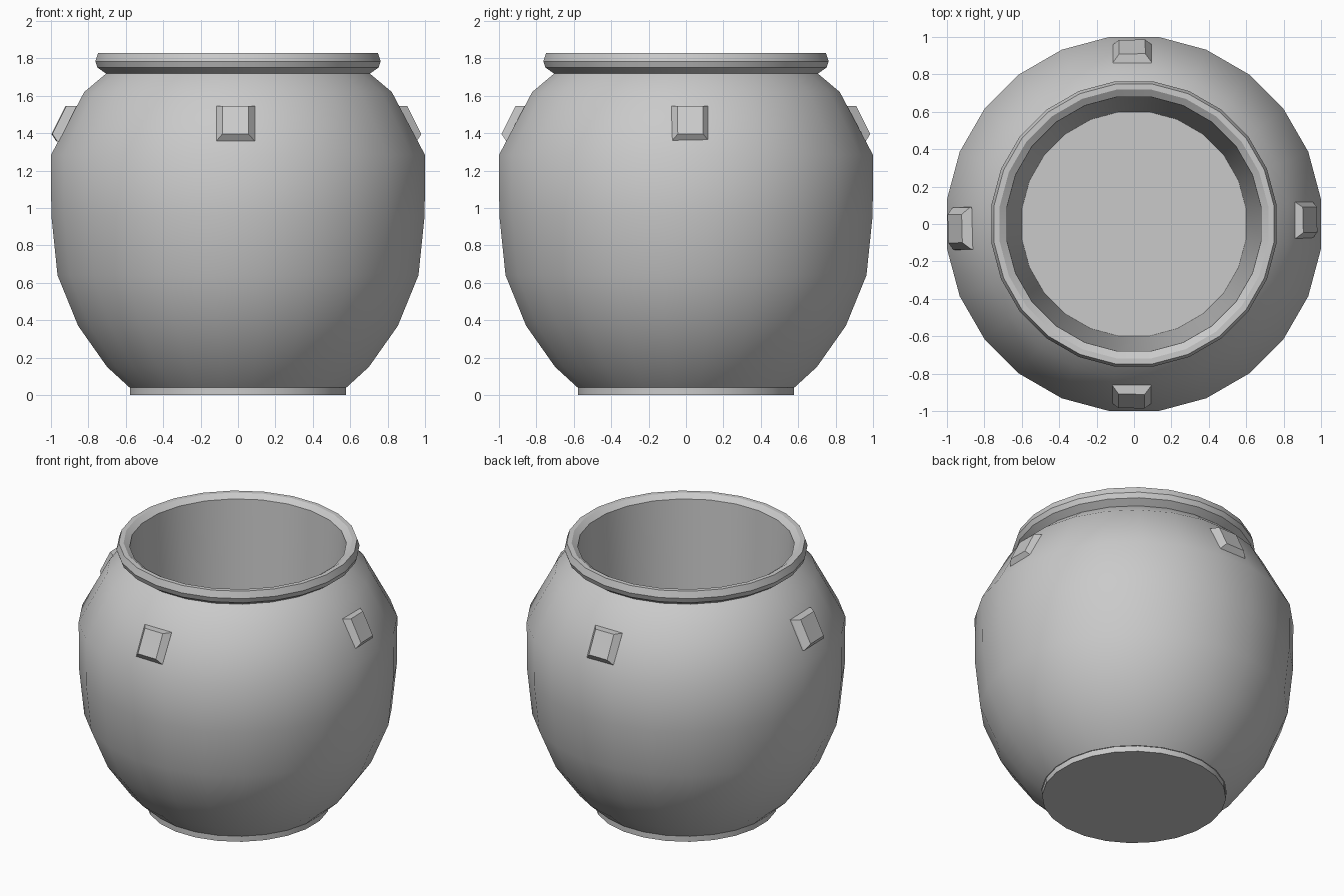
import bpy
import bmesh
import math
from mathutils import Matrix

if "Cube" in bpy.data.objects:
    bpy.data.objects.remove(bpy.data.objects["Cube"], do_unlink=True)

SIDES = 24
STEP = 2 * math.pi / SIDES
FLAT = 1 / math.cos(STEP / 2)   # profiles give the radius at the flat of a side

clay = bpy.data.materials.new("grey clay")
clay.use_nodes = True
grey = (0.59, 0.59, 0.59, 1)
clay.diffuse_color = grey
clay.node_tree.nodes["Principled BSDF"].inputs["Base Color"].default_value = grey


def finish(name, bm, smooth):
    mesh = bpy.data.meshes.new(name)
    bm.to_mesh(mesh)
    bm.free()
    mesh.materials.append(clay)
    obj = bpy.data.objects.new(name, mesh)
    bpy.context.collection.objects.link(obj)
    if smooth:
        bpy.ops.object.select_all(action='DESELECT')
        obj.select_set(True)
        bpy.context.view_layer.objects.active = obj
        bpy.ops.object.shade_smooth_by_angle(angle=math.radians(32))


def lathe(name, profile, cap_start=False, cap_end=False):
    """Revolve (radius, height) points; listed so the outside faces outward."""
    bm = bmesh.new()
    rings = []
    for r, z in profile:
        rings.append([bm.verts.new((r * FLAT * math.cos((i + 0.5) * STEP),
                                    r * FLAT * math.sin((i + 0.5) * STEP), z))
                      for i in range(SIDES)])
    for low, high in zip(rings, rings[1:]):
        for i in range(SIDES):
            j = (i + 1) % SIDES
            bm.faces.new((low[i], low[j], high[j], high[i]))
    if cap_start:
        bm.faces.new(rings[0][::-1])
    if cap_end:
        bm.faces.new(rings[-1])
    finish(name, bm, True)


# Foot disc
lathe("foot", [(0.577, 0), (0.577, 0.04)], True, True)

# Bulging outer wall
lathe("outer_wall", [
    (0.58, 0.04), (0.70, 0.15), (0.855, 0.37), (0.965, 0.64), (0.998, 0.96),
    (1.0, 1.283), (0.822, 1.62), (0.705, 1.718)])

# Flared rim
lathe("rim", [(0.705, 1.718), (0.751, 1.75), (0.763, 1.784),
              (0.748, 1.829), (0.718, 1.829), (0.68, 1.803)])

# Tapering hollow inside, from the lip down to the floor
lathe("inner_wall", [(0.68, 1.803), (0.60, 0.10)], cap_end=True)


def lug(name, degrees, width, out):
    """Tapered block on the shoulder, rooted inside the wall."""
    bm = bmesh.new()
    loops = []
    # each loop: half width, lower (radius, height), upper (radius, height)
    for w, (r0, z0), (r1, z1) in [(0.105, (0.95, 1.355), (0.855, 1.545)),
                                  (0.103, (0.96, 1.357), (0.865, 1.545)),
                                  (0.07, (0.985, 1.395), (0.91, 1.545))]:
        w *= width
        loops.append([bm.verts.new((r + out, y, z)) for r, y, z in
                      ((r0, -w, z0), (r0, w, z0), (r1, w, z1), (r1, -w, z1))])
    for a, b in zip(loops, loops[1:]):
        for i in range(4):
            j = (i + 1) % 4
            bm.faces.new((a[i], a[j], b[j], b[i]))
    bm.faces.new(loops[0][::-1])
    bm.faces.new(loops[-1])
    bm.transform(Matrix.Rotation(math.radians(degrees), 4, 'Z'))
    finish(name, bm, False)


# Four lugs, a little uneven and off the axes
lug("left_lug", 1.4, 0.97, -0.006)
lug("back_lug", 90.6, 1.0, 0)
lug("right_lug", 181.5, 1.08, 0.01)
lug("front_lug", 269.2, 1.0, 0)
